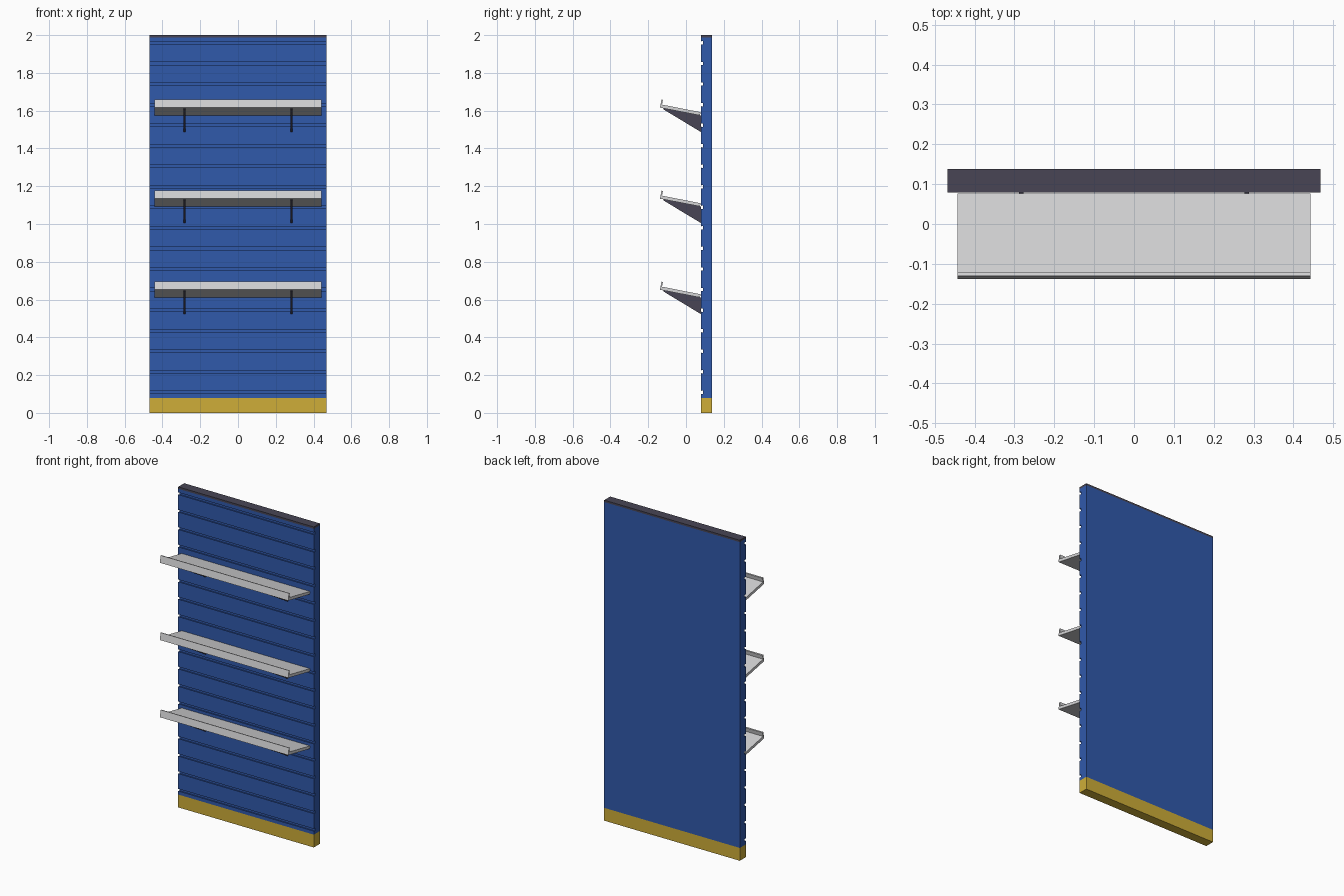
import bpy
import bmesh

if "Cube" in bpy.data.objects:
    bpy.data.objects.remove(bpy.data.objects["Cube"])


def material(name, rgb):
    m = bpy.data.materials.new(name)
    m.diffuse_color = (*rgb, 1)
    m.use_nodes = True
    m.node_tree.nodes["Principled BSDF"].inputs["Base Color"].default_value = m.diffuse_color
    return m


BLUE = material("blue paint", (0.03, 0.10, 0.41))
YELLOW = material("yellow paint", (0.62, 0.42, 0.04))
DARK = material("dark metal", (0.065, 0.06, 0.09))
GREY = material("light grey metal", (0.66, 0.66, 0.67))


def prism(name, profile, x0, x1, mat):
    """Extrude a closed (y, z) profile from x0 to x1."""
    bm = bmesh.new()
    face = bm.faces.new([bm.verts.new((x0, y, z)) for y, z in profile])
    ext = bmesh.ops.extrude_face_region(bm, geom=[face])["geom"]
    for v in ext:
        if isinstance(v, bmesh.types.BMVert):
            v.co.x = x1
    bmesh.ops.recalc_face_normals(bm, faces=bm.faces)
    mesh = bpy.data.meshes.new(name)
    bm.to_mesh(mesh)
    bm.free()
    mesh.materials.append(mat)
    obj = bpy.data.objects.new(name, mesh)
    bpy.context.collection.objects.link(obj)
    return obj


def rect(y0, y1, z0, z1):
    return [(y0, z0), (y1, z0), (y1, z1), (y0, z1)]


HALF_W, FRONT, BACK = 0.468, 0.079, 0.138
BASE_TOP, CAP_BOTTOM = 0.08, 1.988

# Slotted wall panel: front edge with evenly spaced undercut grooves
wall = [(BACK, CAP_BOTTOM), (BACK, BASE_TOP), (FRONT, BASE_TOP)]
for i in range(18):
    z = 0.109 + i * 0.1088
    wall += [(FRONT, z - 0.007), (FRONT + 0.004, z - 0.009),
             (FRONT + 0.011, z - 0.009), (FRONT + 0.011, z + 0.009),
             (FRONT + 0.004, z + 0.009), (FRONT, z + 0.007)]
wall.append((FRONT, CAP_BOTTOM))
prism("slotted_wall_panel", wall, -HALF_W, HALF_W, BLUE)

# Plinth and top cap
prism("plinth", rect(FRONT, BACK, 0, BASE_TOP), -HALF_W, HALF_W, YELLOW)
prism("top_cap", rect(FRONT, BACK, CAP_BOTTOM, 2), -HALF_W, HALF_W, DARK)

# Tilted shelves with a front lip, each on two triangular brackets
for i in range(3):
    z = 1.616 - i * 0.482          # lower front edge of the shelf
    shelf = [(-0.138, z), (0.074, z - 0.041), (0.077, z - 0.024),
             (-0.127, z + 0.016), (-0.122, z + 0.041), (-0.130, z + 0.043)]
    prism(f"shelf_{i + 1}", shelf, -0.443, 0.443, GREY)
    bracket = [(-0.118, z - 0.003), (FRONT, z - 0.041),
               (FRONT, z - 0.129), (-0.118, z - 0.010)]
    for side, x in (("left", -0.283), ("right", 0.283)):
        prism(f"bracket_{i + 1}_{side}", bracket, x - 0.006, x + 0.006, DARK)
